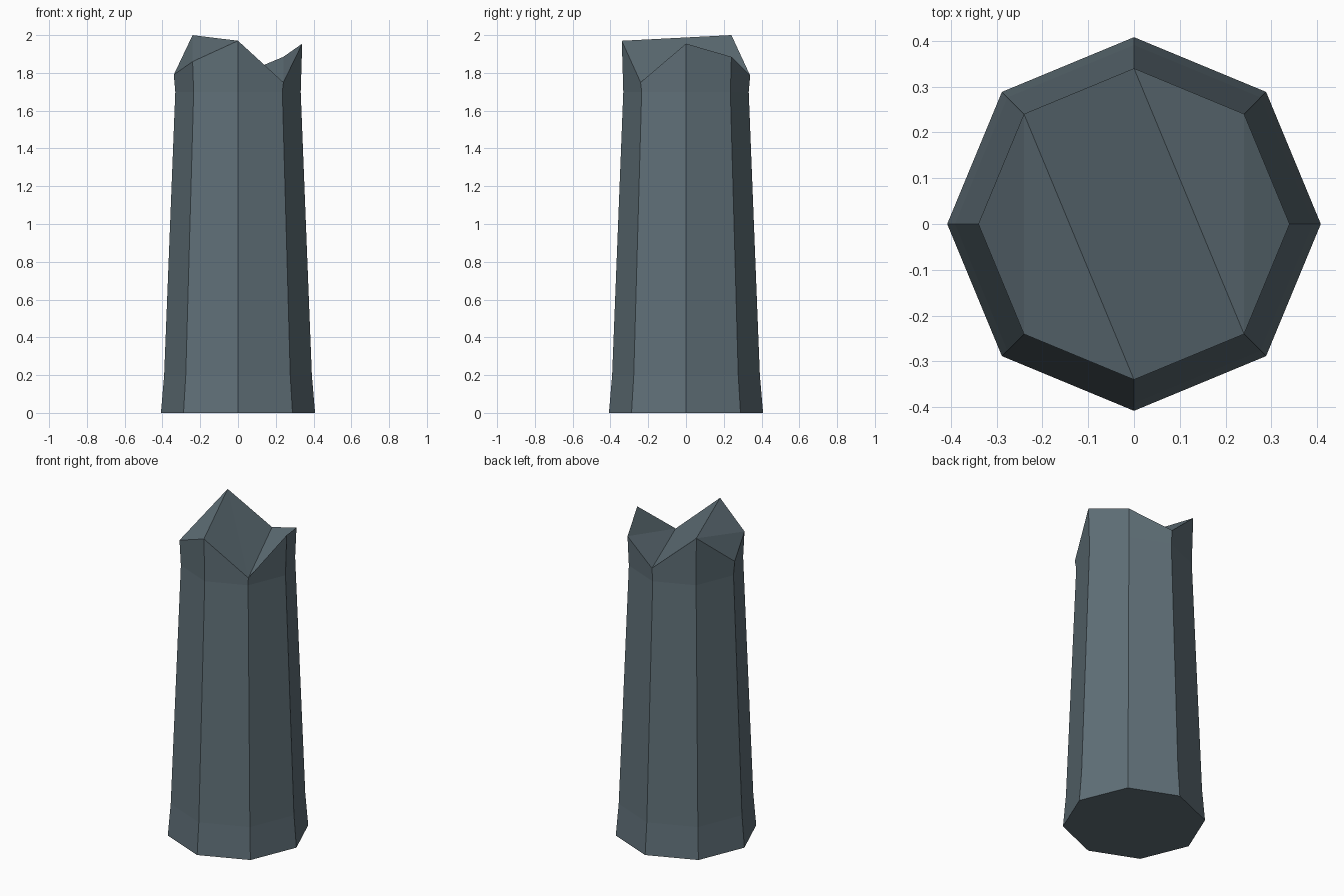
import bpy, bmesh, math

if "Cube" in bpy.data.objects:
    bpy.data.objects.remove(bpy.data.objects["Cube"])

SIDES = 8
# broken rim heights, counter-clockwise from +x
RIM = [1.955, 1.885, 1.785, 2.0, 1.79, 1.86, 1.97, 1.75]

bm = bmesh.new()


def ring(radius, heights):
    return [bm.verts.new((radius * math.cos(i * math.tau / SIDES),
                          radius * math.sin(i * math.tau / SIDES), h))
            for i, h in enumerate(heights)]


# tapered shaft with a slight foot flare and a jagged rim
rings = [ring(0.408, [0.0] * SIDES), ring(0.391, [0.2] * SIDES),
         ring(0.332, [1.7] * SIDES), ring(0.34, RIM)]
bm.faces.new(rings[0][::-1])
for low, high in zip(rings, rings[1:]):
    for i in range(SIDES):
        j = (i + 1) % SIDES
        bm.faces.new((low[i], low[j], high[j], high[i]))

# fractured top: facets across the rim
top = rings[-1]
for facet in [(3, 4, 5), (3, 5, 6), (3, 6, 7), (3, 7, 2), (2, 7, 1), (1, 7, 0)]:
    bm.faces.new([top[i] for i in facet])
bmesh.ops.recalc_face_normals(bm, faces=bm.faces)

mesh = bpy.data.meshes.new("broken_column")
bm.to_mesh(mesh)
bm.free()
column = bpy.data.objects.new("broken_column", mesh)
bpy.context.collection.objects.link(column)

# slate stone
stone = bpy.data.materials.new("slate_stone")
stone.diffuse_color = (0.117, 0.162, 0.188, 1)
stone.use_nodes = True
stone.node_tree.nodes["Principled BSDF"].inputs["Base Color"].default_value = stone.diffuse_color
mesh.materials.append(stone)
